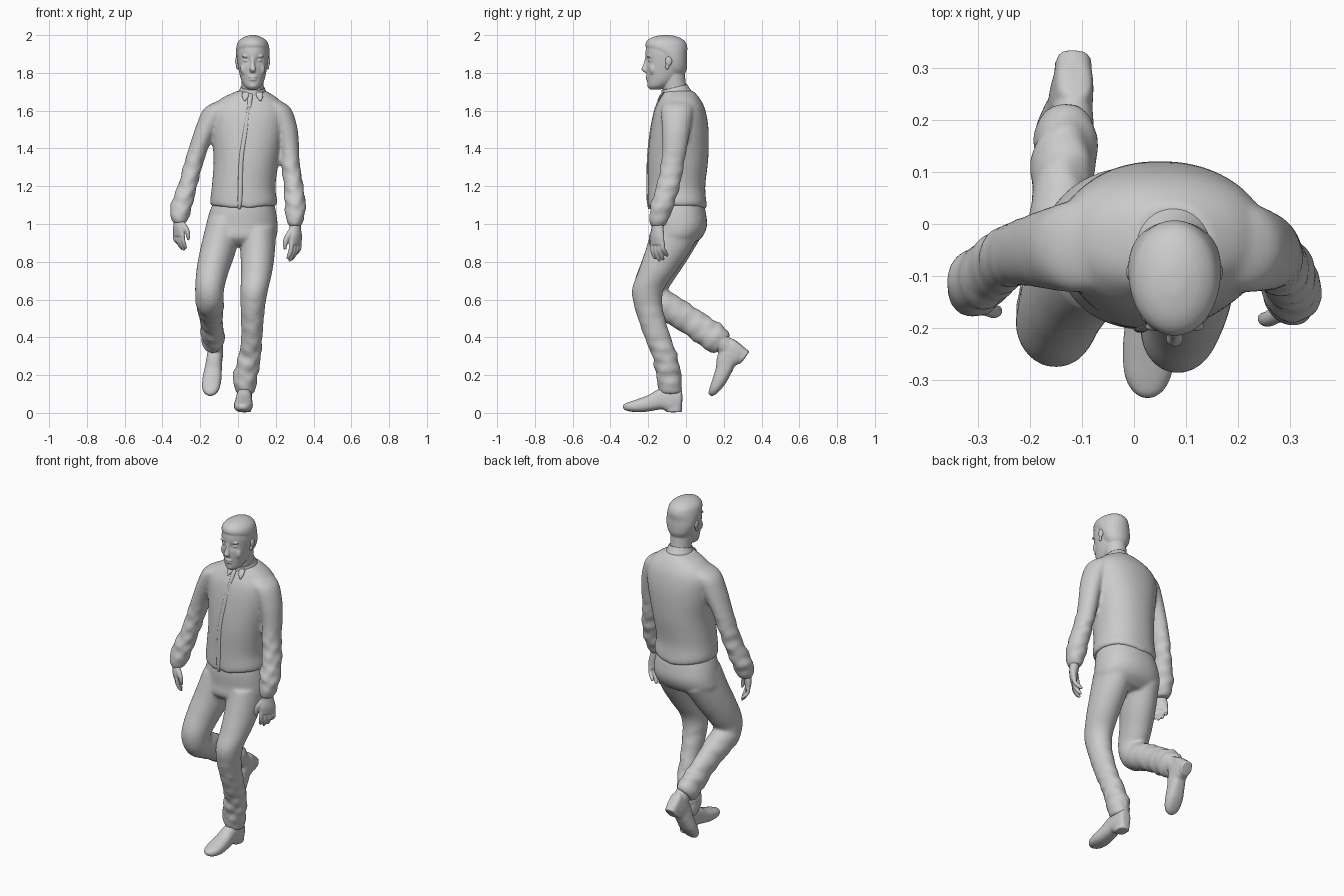
import bpy, bmesh, math
from mathutils import Vector, Matrix


def loft(name, rings, n=32, level=False, power=2.0, steps=6, fold=0.0, caps=True):
    """Smooth tube through rings (x, y, z, side radius, front radius[, fold weight])."""
    pts = [Vector(tuple(r) + (0.0,) * (6 - len(r))) for r in rings]
    path = []
    for i in range(len(pts) - 1):
        a, b, c, d = pts[max(i - 1, 0)], pts[i], pts[i + 1], pts[min(i + 2, len(pts) - 1)]
        for k in range(steps):
            t = k / steps
            path.append(0.5 * (2 * b + (c - a) * t + (2 * a - 5 * b + 4 * c - d) * t ** 2
                               + (3 * b - a - 3 * c + d) * t ** 3))
    path.append(pts[-1])
    pos = [Vector(p[:3]) for p in path]
    bm = bmesh.new()
    loops, run = [], 0.0
    for i, p in enumerate(path):
        if i:
            run += (pos[i] - pos[i - 1]).length
        t = Vector((0, 0, 1)) if level else (pos[min(i + 1, len(pos) - 1)] - pos[max(i - 1, 0)]).normalized()
        side = (Vector((1, 0, 0)) - t * t.x).normalized()
        fwd = t.cross(side)
        loop = []
        for k in range(n):
            a = 2 * math.pi * k / n
            c, s = math.cos(a), math.sin(a)
            u = math.copysign(abs(c) ** (2 / power), c) * max(p[3], 0.002)
            v = math.copysign(abs(s) ** (2 / power), s) * max(p[4], 0.002)
            wave = (0.6 * math.sin(62 * run + 2.6 * math.sin(a + 0.6) + 1.3 * math.cos(2 * a))
                    + 0.5 * math.sin(97 * run - 3 * math.cos(a) + 1))
            loop.append(bm.verts.new(pos[i] + (side * u + fwd * v) * (1 + fold * p[5] * wave)))
        loops.append(loop)
    for p, q in zip(loops, loops[1:]):
        for k in range(n):
            bm.faces.new((p[k], p[(k + 1) % n], q[(k + 1) % n], q[k]))
    if caps:
        bm.faces.new(loops[0][::-1])
        bm.faces.new(loops[-1])
    bmesh.ops.recalc_face_normals(bm, faces=bm.faces)
    me = bpy.data.meshes.new(name)
    bm.to_mesh(me)
    bm.free()
    me.shade_smooth()
    ob = bpy.data.objects.new(name, me)
    bpy.context.collection.objects.link(ob)
    return ob


def ball(name, loc, size):
    """Ellipsoid with radii given by size."""
    x, y, z = loc
    return loft(name, [(x, y, z + size[2] * math.sin(a), size[0] * math.cos(a), size[1] * math.cos(a))
                       for a in [math.radians(d) for d in range(-88, 89, 22)]], 20, level=True, steps=2)


def fuse(name, objs, voxel, smooth):
    """Join overlapping parts into one continuous smooth skin."""
    bpy.ops.object.select_all(action='DESELECT')
    for o in objs:
        o.select_set(True)
    ob = objs[0]
    bpy.context.view_layer.objects.active = ob
    bpy.ops.object.join()
    ob.name = name
    m = ob.modifiers.new("skin", 'REMESH')
    m.mode, m.voxel_size, m.use_smooth_shade = 'VOXEL', voxel, True
    s = ob.modifiers.new("soften", 'SMOOTH')
    s.factor, s.iterations = 0.5, smooth
    return ob


# Jacket: torso with a notched hem, and two sleeves
torso = loft("torso", [
    (.03, -.046, 1.075, .172, .150), (.03, -.047, 1.10, .177, .156), (.03, -.05, 1.20, .168, .152),
    (.045, -.042, 1.35, .174, .160), (.052, -.034, 1.50, .196, .153), (.054, -.032, 1.60, .200, .135),
    (.060, -.032, 1.66, .155, .108), (.073, -.04, 1.705, .076, .078)], 64, level=True, power=2.2)
for v in torso.data.vertices:
    w = max(0, min(1, (1.2 - v.co.z) / .1))
    v.co.z += w * .022 * min(1, abs(v.co.x - .02) / .15)
    if v.co.y < -.1:
        v.co.z += w * .02 * math.exp(-((v.co.x - .02) / .014) ** 2)
sleeve_a = loft("sleeve", [
    (-.04, -.035, 1.655, .06, .07), (-.10, -.042, 1.612, .078, .088), (-.152, -.047, 1.53, .066, .080),
    (-.202, -.052, 1.42, .053, .067), (-.235, -.060, 1.32, .051, .061, .6), (-.262, -.078, 1.22, .050, .061, 1),
    (-.296, -.107, 1.11, .058, .061, 1), (-.308, -.124, 1.04, .050, .054, .7), (-.309, -.132, 1.005, .034, .040)],
    level=True, fold=.085)
sleeve_b = loft("sleeve", [
    (.16, -.04, 1.655, .06, .07), (.208, -.045, 1.61, .073, .085), (.252, -.052, 1.51, .062, .076),
    (.272, -.060, 1.40, .052, .065), (.277, -.072, 1.32, .050, .062, .5), (.292, -.090, 1.22, .051, .062, 1),
    (.303, -.125, 1.10, .056, .062, 1), (.302, -.142, 1.03, .048, .053, .7), (.301, -.149, .99, .033, .040)],
    level=True, fold=.085)
fuse("jacket", [torso, sleeve_a, sleeve_b], .009, 6)

# Collar, two small collar tips, tie and front closing strip
collar = loft("collar", [(.076, -.050, 1.677, .084, .086), (.077, -.056, 1.70, .073, .077),
                         (.078, -.062, 1.725, .063, .069)], 40, caps=False)
sol = collar.modifiers.new("thickness", 'SOLIDIFY')
sol.thickness = .008
for s in (-1, 1):
    loft("collar_tip", [(.077 + s * .036, -.118, 1.70, .018, .008), (.077 + s * .038, -.136, 1.675, .017, .007),
                        (.077 + s * .042, -.147, 1.652, .004, .004)], 16, level=True)
loft("tie", [(.067, -.122, 1.69, .012, .010), (.063, -.139, 1.66, .013, .010), (.060, -.157, 1.61, .009, .008),
             (.057, -.167, 1.57, .004, .006)], 16, level=True)
loft("front_strip", [(.056, -.155, 1.62, .008, .010), (.040, -.182, 1.50, .012, .0085), (.018, -.198, 1.35, .012, .0085),
                     (.012, -.2, 1.20, .012, .0085), (.010, -.199, 1.12, .012, .0085), (.006, -.193, 1.08, .006, .007)],
     16, level=True)

# Trousers: hips, standing leg, lifted leg
hips = loft("hips", [
    (.03, -.045, 1.12, .158, .135), (.025, -.04, 1.06, .177, .145), (.02, -.036, .99, .190, .147),
    (.012, -.05, .93, .190, .135), (.01, -.06, .89, .15, .09)], 48, level=True, power=2.2)
stand = loft("leg", [
    (.105, -.045, .98, .097, .135), (.104, -.095, .86, .092, .120), (.099, -.152, .75, .083, .100),
    (.086, -.202, .65, .073, .084), (.078, -.196, .55, .064, .074, .3), (.073, -.150, .40, .056, .070, .5),
    (.062, -.112, .30, .060, .067, 1), (.040, -.092, .20, .066, .067, 1), (.037, -.084, .13, .056, .062, .5),
    (.040, -.08, .10, .044, .052)], level=True, fold=.085)
lifted = loft("leg", [
    (-.075, -.045, .98, .095, .135), (-.107, -.095, .86, .092, .115), (-.134, -.145, .76, .085, .100),
    (-.150, -.188, .665, .077, .088), (-.150, -.165, .597, .075, .082, .3), (-.146, -.085, .553, .070, .078, .5),
    (-.140, .03, .482, .058, .074, .7), (-.134, .13, .412, .062, .078, 1), (-.130, .18, .377, .057, .072, .6),
    (-.128, .20, .362, .044, .054)], fold=.085)
fuse("trousers", [hips, stand, lifted], .009, 6)

# Shoes: built with the heel at the origin and the toe towards -y
def shoe(matrix):
    rows = [(0, .018, .03, .09), (-.012, .034, .002, .12), (-.06, .041, 0, .135), (-.11, .042, .014, .125),
            (-.16, .046, .008, .096), (-.22, .050, 0, .074), (-.27, .045, .003, .058), (-.30, .030, .010, .047),
            (-.314, .010, .018, .036)]
    body = loft("body", [(0, y, (b + t) / 2, w, (t - b) / 2) for y, w, b, t in rows], power=2.5)
    ankle = loft("ankle", [(0, -.06, .05, .036, .045), (0, -.055, .12, .04, .05), (0, -.05, .19, .042, .048)])
    heel = loft("heel", [(0, -.042, .001, .034, .040), (0, -.042, .03, .036, .042)], level=True, power=2.6)
    ob = fuse("shoe", [body, ankle, heel], .006, 3)
    ob.data.transform(matrix)


shoe(Matrix.Translation((.036, -.02, .003)) @ Matrix.Rotation(math.radians(-2), 4, 'Z'))
shoe(Matrix.Translation((-.112, .338, .325)) @ Matrix.Rotation(math.radians(53), 4, 'X')
     @ Matrix.Rotation(math.radians(-7), 4, 'Z'))

# Hands: palm, four curled fingers and a thumb
def hand(wrist, s, scale, turn):
    parts = [loft("palm", [(0, 0, .05, .028, .034), (0, 0, 0, .027, .034), (.004 * s, 0, -.05, .023, .044),
                           (.002 * s, 0, -.095, .017, .045)], 20, level=True)]
    for k, length in enumerate((.085, .098, .092, .07)):
        y = -.034 + .0226 * k
        parts.append(loft("finger", [(.002 * s, y, -.085, .0125, .012), (-.002 * s, y * 1.05, -.085 - length * .45, .012, .0115),
                                     (-(.015 + .004 * k) * s, y * 1.03, -.085 - length * .8, .011, .0105),
                                     (-(.027 + .005 * k) * s, y, -.085 - length, .006, .006)], 14))
    parts.append(loft("thumb", [(-.004 * s, -.022, -.02, .018, .018), (-.014 * s, -.050, -.055, .016, .016),
                                (-.022 * s, -.058, -.09, .013, .013), (-.026 * s, -.054, -.12, .007, .007)], 14))
    ob = fuse("hand", parts, .0045, 2)
    ob.data.transform(Matrix.Translation(wrist) @ Matrix.Rotation(math.radians(turn), 4, 'Z') @ Matrix.Scale(scale, 4))


hand((.303, -.150, .985), 1, 1.0, -38)
hand((-.312, -.142, 1.02), -1, .88, 42)

# Head: skull with eye sockets, neck, nose, brow, lips, chin, swept-back hair
HX = .078
skull = loft("skull", [
    (HX, -.163, 1.712, .022, .027), (HX, -.148, 1.73, .045, .054), (HX, -.125, 1.765, .062, .081),
    (HX, -.112, 1.81, .073, .098), (HX, -.107, 1.86, .081, .105), (HX, -.106, 1.91, .084, .108),
    (HX, -.106, 1.95, .077, .100), (HX, -.106, 1.98, .050, .072), (HX, -.106, 1.99, .015, .025)], 64, level=True)
for v in skull.data.vertices:
    for s in (-1, 1):
        d = (v.co - Vector((HX + s * .034, -.199, 1.866))).length
        v.co.y += .014 * math.exp(-(d / .018) ** 2)
head = [skull,
        loft("neck", [(.076, -.04, 1.64, .062, .062), (.077, -.060, 1.72, .058, .062), (HX, -.074, 1.82, .060, .066)]),
        loft("nose", [(HX, -.206, 1.885, .008, .009), (HX, -.214, 1.845, .011, .012), (HX, -.219, 1.818, .017, .017),
                      (HX, -.210, 1.803, .013, .012)], 20, level=True),
        loft("hair", [(HX, -.060, 1.79, .052, .052), (HX, -.060, 1.82, .072, .064), (HX, -.064, 1.86, .084, .070),
                      (HX, -.082, 1.90, .089, .087), (HX, -.102, 1.935, .087, .109), (HX, -.107, 1.965, .077, .103),
                      (HX, -.108, 1.986, .053, .076), (HX, -.107, 1.998, .022, .034), (HX, -.106, 2.0, .006, .01)],
             48, level=True),
        ball("upper_lip", (HX, -.205, 1.779), (.023, .010, .006)),
        ball("lower_lip", (HX, -.203, 1.765), (.020, .010, .006)),
        ball("chin", (HX, -.187, 1.734), (.026, .018, .018))]
for s in (-1, 1):
    head += [ball("brow", (HX + s * .033, -.197, 1.888), (.026, .010, .007)),
             ball("eye", (HX + s * .033, -.189, 1.866), (.016, .012, .010)),
             ball("cheek", (HX + s * .040, -.175, 1.82), (.026, .019, .034))]
fuse("head", head, .0045, 3)

# Ears
for s in (-1, 1):
    fuse("ear", [ball("rim", (HX + s * .083, -.092, 1.862), (.010, .019, .026)),
                 ball("lobe", (HX + s * .080, -.100, 1.832), (.008, .011, .015))], .004, 2)
